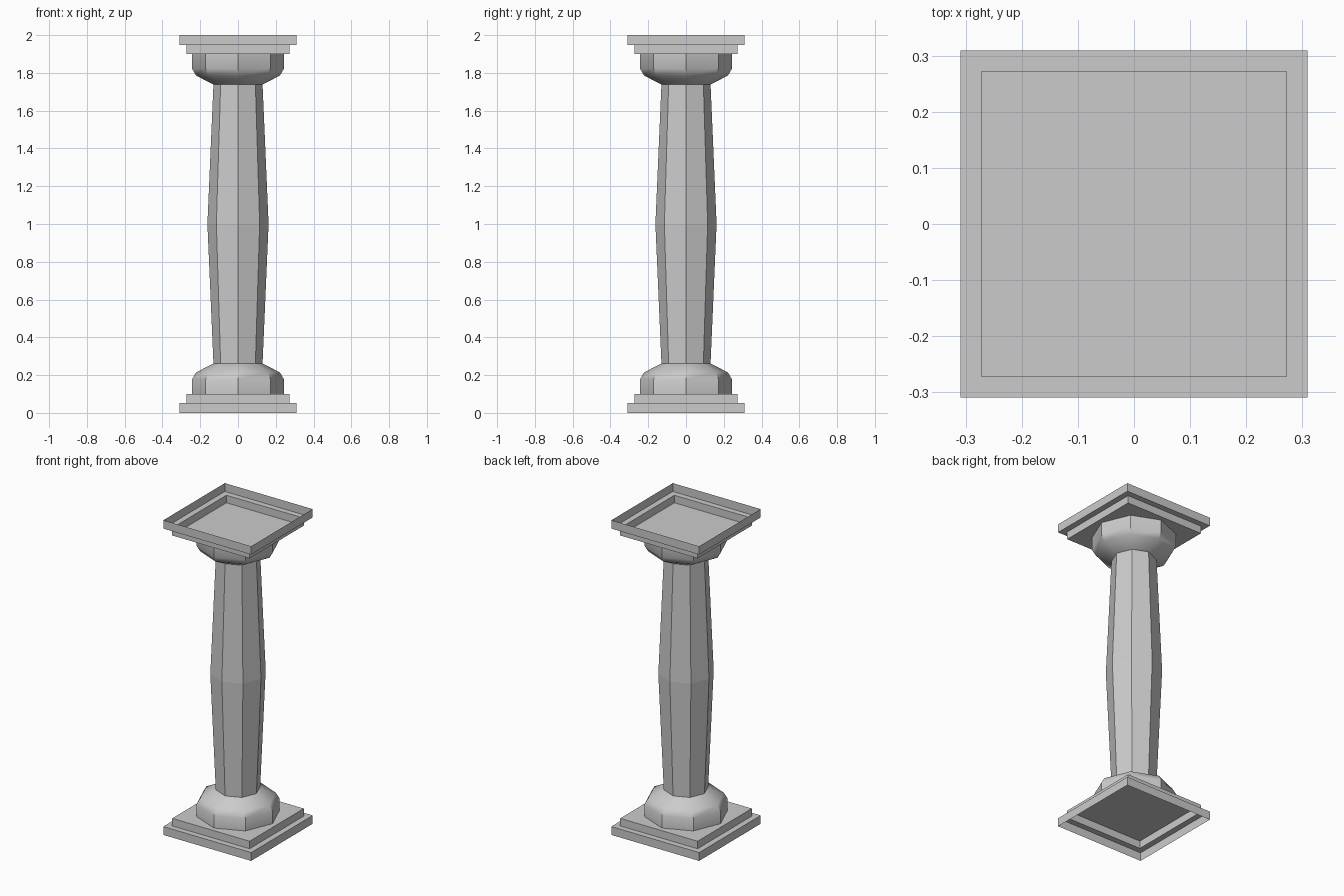
import bpy, bmesh
from math import pi, cos, sin, radians

if "Cube" in bpy.data.objects:
    bpy.data.objects.remove(bpy.data.objects["Cube"])


def lathe(name, profile, sides, turn=0.0, cap=None, smooth=False):
    """Revolve an upward (radius, z) profile into an open shell; cap may be 'first' or 'last'."""
    bm = bmesh.new()
    rings = [[bm.verts.new((r * cos(turn + 2 * pi * i / sides),
                            r * sin(turn + 2 * pi * i / sides), z))
              for i in range(sides)] for r, z in profile]
    for a, b in zip(rings, rings[1:]):
        for i in range(sides):
            j = (i + 1) % sides
            bm.faces.new((a[i], a[j], b[j], b[i]))
    if cap == 'last':
        bm.faces.new(rings[-1])
    elif cap == 'first':
        bm.faces.new(rings[0][::-1])
    mesh = bpy.data.meshes.new(name)
    bm.to_mesh(mesh)
    bm.free()
    obj = bpy.data.objects.new(name, mesh)
    bpy.context.collection.objects.link(obj)
    if smooth:
        bpy.ops.object.select_all(action='DESELECT')
        obj.select_set(True)
        bpy.context.view_layer.objects.active = obj
        bpy.ops.object.shade_smooth_by_angle(angle=radians(38))
    return obj


def flip(profile):
    """Mirror a profile about mid height, keeping it running upward."""
    return [(r, 2 - z) for r, z in reversed(profile)]


# Stepped square slabs, hollow on the outer side
diag = 2 ** 0.5
slab = [(h * diag, z) for h, z in
        [(0.309, 0), (0.309, 0.053), (0.272, 0.053), (0.272, 0.101)]]
lathe("base_slab", slab, 4, pi / 4, cap='last')
lathe("top_slab", flip(slab), 4, pi / 4, cap='first')

# Rounded octagonal collars
collar = [(0.243, 0.101), (0.243, 0.178), (0.222, 0.214), (0.130, 0.262)]
lathe("base_collar", collar, 8, smooth=True)
lathe("top_collar", flip(collar), 8, smooth=True)

# Octagonal shaft swelling at mid height
lathe("shaft", [(0.130, 0.262), (0.162, 1.0), (0.130, 1.738)], 8)
